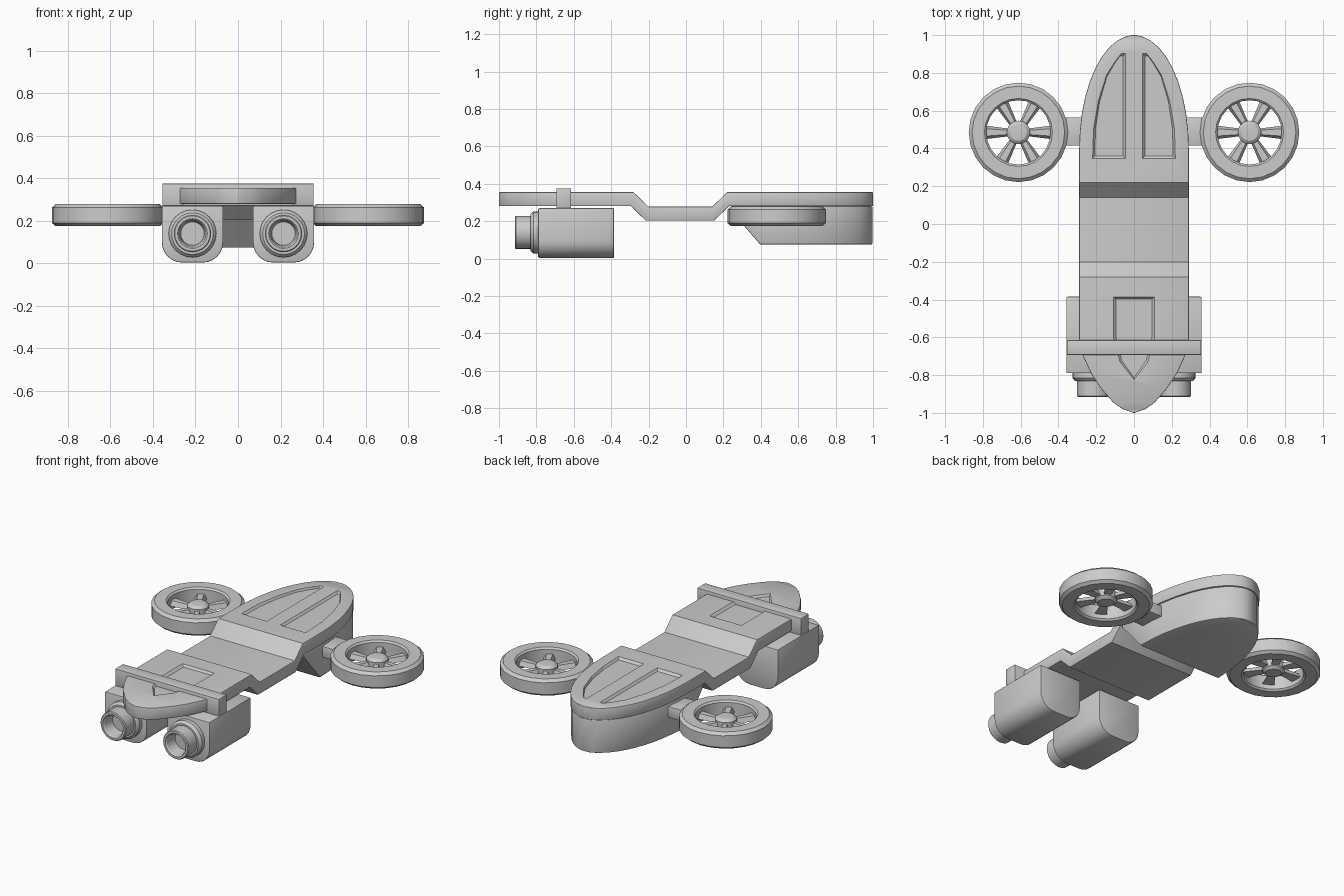
import bpy, bmesh
from math import sin, cos, pi, radians
from mathutils import Matrix, Vector

if "Cube" in bpy.data.objects:
    bpy.data.objects.remove(bpy.data.objects["Cube"])


def finish(name, bm, bevel=0.0, segs=2, smooth=True):
    bmesh.ops.remove_doubles(bm, verts=bm.verts, dist=1e-5)
    bmesh.ops.recalc_face_normals(bm, faces=bm.faces)
    me = bpy.data.meshes.new(name)
    bm.to_mesh(me)
    bm.free()
    ob = bpy.data.objects.new(name, me)
    bpy.context.collection.objects.link(ob)
    bpy.ops.object.select_all(action='DESELECT')
    ob.select_set(True)
    bpy.context.view_layer.objects.active = ob
    if bevel:
        m = ob.modifiers.new("bevel", 'BEVEL')
        m.width, m.segments, m.limit_method = bevel, segs, 'ANGLE'
        m.angle_limit = radians(50)
        bpy.ops.object.modifier_apply(modifier=m.name)
    if smooth:
        bpy.ops.object.shade_smooth_by_angle(angle=radians(30))
    return ob


def loft(name, loops, **kw):
    """Skin a list of equal-length closed loops and cap both ends."""
    bm = bmesh.new()
    rows = [[bm.verts.new(p) for p in loop] for loop in loops]
    n = len(rows[0])
    for a, b in zip(rows, rows[1:]):
        for i in range(n):
            j = (i + 1) % n
            bm.faces.new((a[i], a[j], b[j], b[i]))
    bm.faces.new(rows[0])
    bm.faces.new(rows[-1])
    return finish(name, bm, **kw)


def box(name, x0, x1, y0, y1, z0, z1, **kw):
    return loft(name, [[(x0, y, z0), (x1, y, z0), (x1, y, z1), (x0, y, z1)]
                       for y in (y0, y1)], **kw)


def lathe(name, profile, mat, n=24, closed=False):
    """Revolve (radius, height) points about local z, placed by mat."""
    bm = bmesh.new()
    rows = [[bm.verts.new(mat @ Vector((r * sin(2 * pi * i / n), r * cos(2 * pi * i / n), h)))
             for i in range(n)] for r, h in profile]
    pairs = list(zip(rows, rows[1:])) + ([(rows[-1], rows[0])] if closed else [])
    for a, b in pairs:
        for i in range(n):
            j = (i + 1) % n
            bm.faces.new((a[i], a[j], b[j], b[i]))
    bmesh.ops.dissolve_degenerate(bm, dist=1e-6, edges=bm.edges)
    return finish(name, bm)


def section(y, w, z0, z1):
    return [(-w, y, z0), (w, y, z0), (w, y, z1), (-w, y, z1)]


# Board deck: rounded nose and tail with a dropped middle
tail = [(0.4 + 0.6 * sin(t), max(0.29 * cos(t), 0.012))
        for t in [i * pi / 20 for i in range(11)]]
nose = [(-0.995, 0.015), (-0.98, 0.06), (-0.945, 0.11), (-0.87, 0.175),
        (-0.79, 0.228), (-0.69, 0.274), (-0.61, 0.29)]
deck_loops = [section(y, w, 0.28, 0.355) for y, w in [(-1.0, 0.004)] + nose]
for yb, yt, z in ((-0.295, -0.28, 0.28), (-0.215, -0.2, 0.203), (0.15, 0.14, 0.203), (0.23, 0.22, 0.28)):
    deck_loops.append([(-0.29, yb, z), (0.29, yb, z), (0.29, yt, z + 0.075), (-0.29, yt, z + 0.075)])
deck_loops += [section(y, w, 0.28, 0.355) for y, w in tail]
deck = loft("deck", deck_loops, bevel=0.006)

# Sunken foot panels cut into the deck with sloping walls
rear = [(0.045, 0.345), (0.22, 0.345), (0.215, 0.5), (0.19, 0.65), (0.145, 0.79),
        (0.1, 0.86), (0.065, 0.905), (0.045, 0.905)]
front = [(-0.11, -0.385), (0.11, -0.385), (0.11, -0.6), (0.075, -0.73), (0, -0.825),
         (-0.075, -0.73), (-0.11, -0.6)]
for pts in (rear, [(-x, y) for x, y in rear], front):
    cx = (min(p[0] for p in pts) + max(p[0] for p in pts)) / 2
    cy = (min(p[1] for p in pts) + max(p[1] for p in pts)) / 2
    rings = [[(cx + (x - cx) * k, cy + (y - cy) * (1 - (1 - k) * 0.4), z) for x, y in pts]
             for z, k in ((0.38, 1.0), (0.356, 1.0), (0.342, 0.86))]
    cutter = loft("panel_cutter", rings, smooth=False)
    cutter.hide_render = True
    m = deck.modifiers.new("panel", 'BOOLEAN')
    m.object, m.operation, m.solver = cutter, 'DIFFERENCE', 'EXACT'
    bpy.context.view_layer.objects.active = deck
    bpy.ops.object.modifier_apply(modifier=m.name)
    bpy.data.objects.remove(cutter)

# Rear hull below the deck, with a sloped leading face
hull = [section(0.235, 0.286, 0.262, 0.28)]
hull += [section(y - 0.003, max(w - 0.004, 0.008), 0.075, 0.28) for y, w in tail]
loft("rear_hull", hull, bevel=0.008)

# Raised cross bar over the nose
box("cross_bar", -0.355, 0.355, -0.693, -0.615, 0.27, 0.375, bevel=0.003)

for s, side in ((-1, "left"), (1, "right")):
    # Engine pod: square top, rounded lower corners
    px, hw, r = s * 0.214, 0.144, 0.095
    prof = [(hw, 0.27), (-hw, 0.27)]
    for cx, a0 in ((-hw + r, pi), (hw - r, 1.5 * pi)):
        prof += [(cx + r * cos(a0 + i * pi / 12), 0.004 + r + r * sin(a0 + i * pi / 12))
                 for i in range(7)]
    loft(side + "_pod", [[(px + x, y, z) for x, z in prof] for y in (-0.79, -0.385)],
         bevel=0.005)

    # Stepped thruster nozzle with a hollow mouth
    mat = Matrix.Translation((px, -0.78, 0.14)) @ Matrix.Rotation(pi / 2, 4, 'X')
    lathe(side + "_nozzle", [(0, 0), (0.112, 0), (0.112, 0.036), (0.098, 0.052), (0.088, 0.052),
                             (0.088, 0.13), (0.083, 0.135), (0.07, 0.135), (0.064, 0.128),
                             (0.055, 0.06), (0, 0.06)], mat)

    # Rotor: ring, hub, blades and the arm holding it
    cx, cy = s * 0.612, 0.485
    mat = Matrix.Translation((cx, cy, 0))
    lathe(side + "_rotor_ring", [(0.17, 0.185), (0.18, 0.175), (0.245, 0.175), (0.263, 0.19),
                                 (0.263, 0.262), (0.245, 0.278), (0.18, 0.278), (0.17, 0.268)],
          mat, closed=True)
    lathe(side + "_rotor_hub", [(0, 0.185), (0.045, 0.19), (0.062, 0.205), (0.062, 0.25),
                                (0.045, 0.264), (0, 0.268)], mat)
    for k in range(6):
        blade = loft(f"{side}_rotor_blade_{k + 1}",
                     [[(x, -w, -0.014), (x, w, -0.014), (x, w * 0.55, 0.014), (x, -w * 0.55, 0.014)]
                      for x, w in ((0.05, 0.02), (0.178, 0.036))], smooth=False)
        # Blades sit half way up the ring, evenly spaced
        blade.data.transform(Matrix.Translation((cx, cy, 0.226)) @
                             Matrix.Rotation(pi / 6 + k * pi / 3 + pi / 6, 4, 'Z'))
    xs = sorted((s * 0.24, s * 0.39))
    box(side + "_rotor_arm", xs[0], xs[1], 0.415, 0.565, 0.193, 0.262, bevel=0.004)
